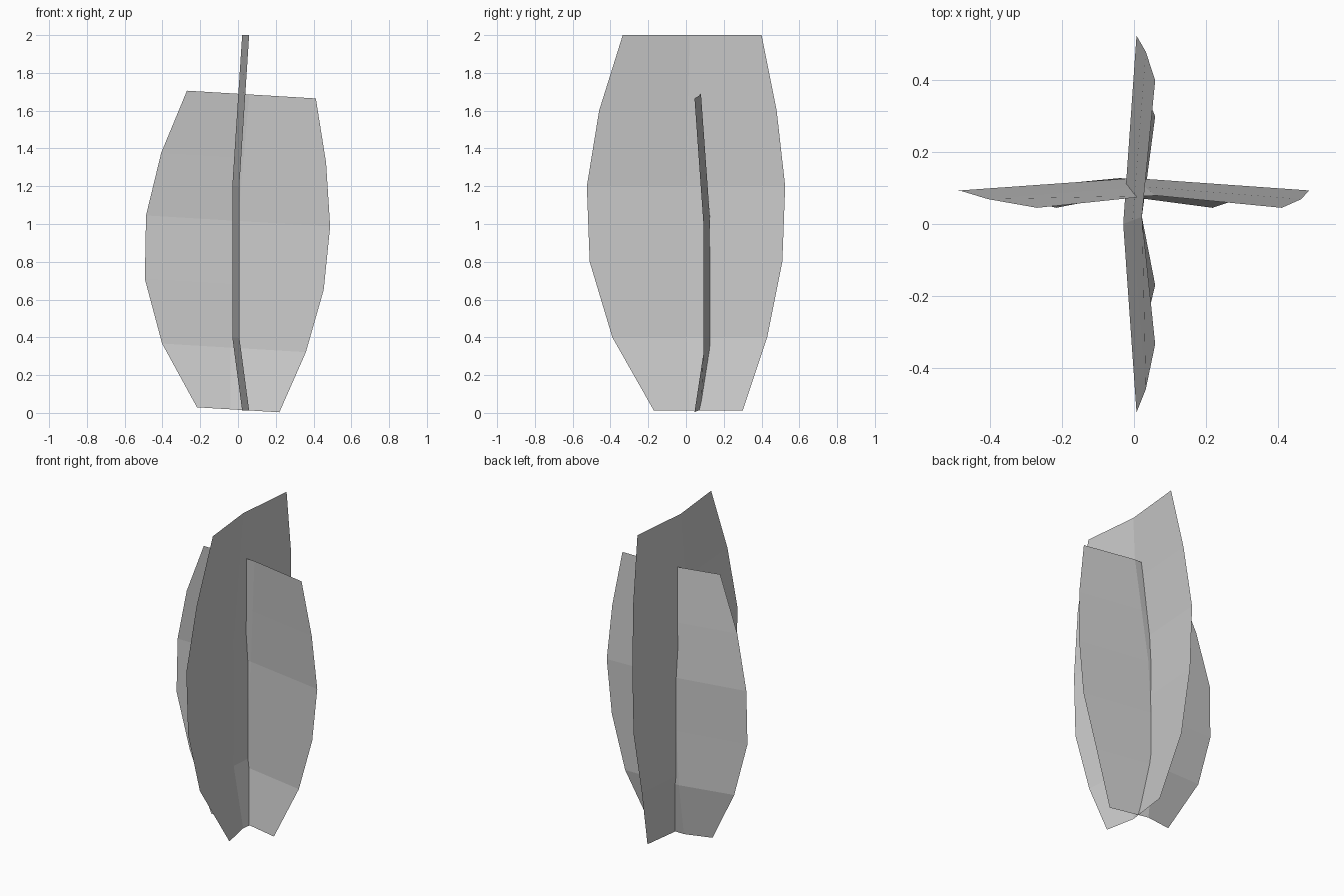
import bpy
import bmesh
from math import pi
from mathutils import Matrix

cube = bpy.data.objects.get("Cube")
if cube:
    bpy.data.objects.remove(cube, do_unlink=True)

grey = bpy.data.materials.new("light grey")
grey.use_nodes = True
colour = (0.6, 0.6, 0.6, 1)
grey.diffuse_color = colour
grey.node_tree.nodes["Principled BSDF"].inputs["Base Color"].default_value = colour

# Leaf rows: height, rear edge y, fold y, front edge y, fold depth x
ROWS = [
    (0.012, 0.30, 0.02, -0.17, 0.022),
    (0.40, 0.43, 0.00, -0.39, -0.03),
    (0.80, 0.51, 0.00, -0.51, -0.028),
    (1.20, 0.525, 0.00, -0.525, -0.03),
    (1.60, 0.48, 0.01, -0.46, -0.004),
    (2.00, 0.40, 0.02, -0.335, 0.022),
]
FOLD = 0.037  # how far the edges bend away from the fold


def leaf(name, matrix):
    """Thin sheet folded along its middle and curled at both ends."""
    bm = bmesh.new()
    grid = [[bm.verts.new((x + FOLD, front, z)),
             bm.verts.new((x, fold, z)),
             bm.verts.new((x + FOLD, rear, z))]
            for z, rear, fold, front, x in ROWS]
    for low, high in zip(grid, grid[1:]):
        for i in range(2):
            bm.faces.new((low[i], low[i + 1], high[i + 1], high[i]))
    bm.transform(matrix)
    mesh = bpy.data.meshes.new(name)
    bm.to_mesh(mesh)
    bm.free()
    mesh.materials.append(grey)
    obj = bpy.data.objects.new(name, mesh)
    bpy.context.collection.objects.link(obj)


# Tall leaf, then a smaller one turned a quarter and leaning sideways
leaf("tall_leaf", Matrix.Identity(4))
leaf("short_leaf",
     Matrix.Translation((-0.06, 0.1, 0.01))
     @ Matrix.Rotation(0.06, 4, "Y")
     @ Matrix.Rotation(-pi / 2, 4, "Z")
     @ Matrix.Diagonal((0.93, 0.93, 0.84, 1)))
